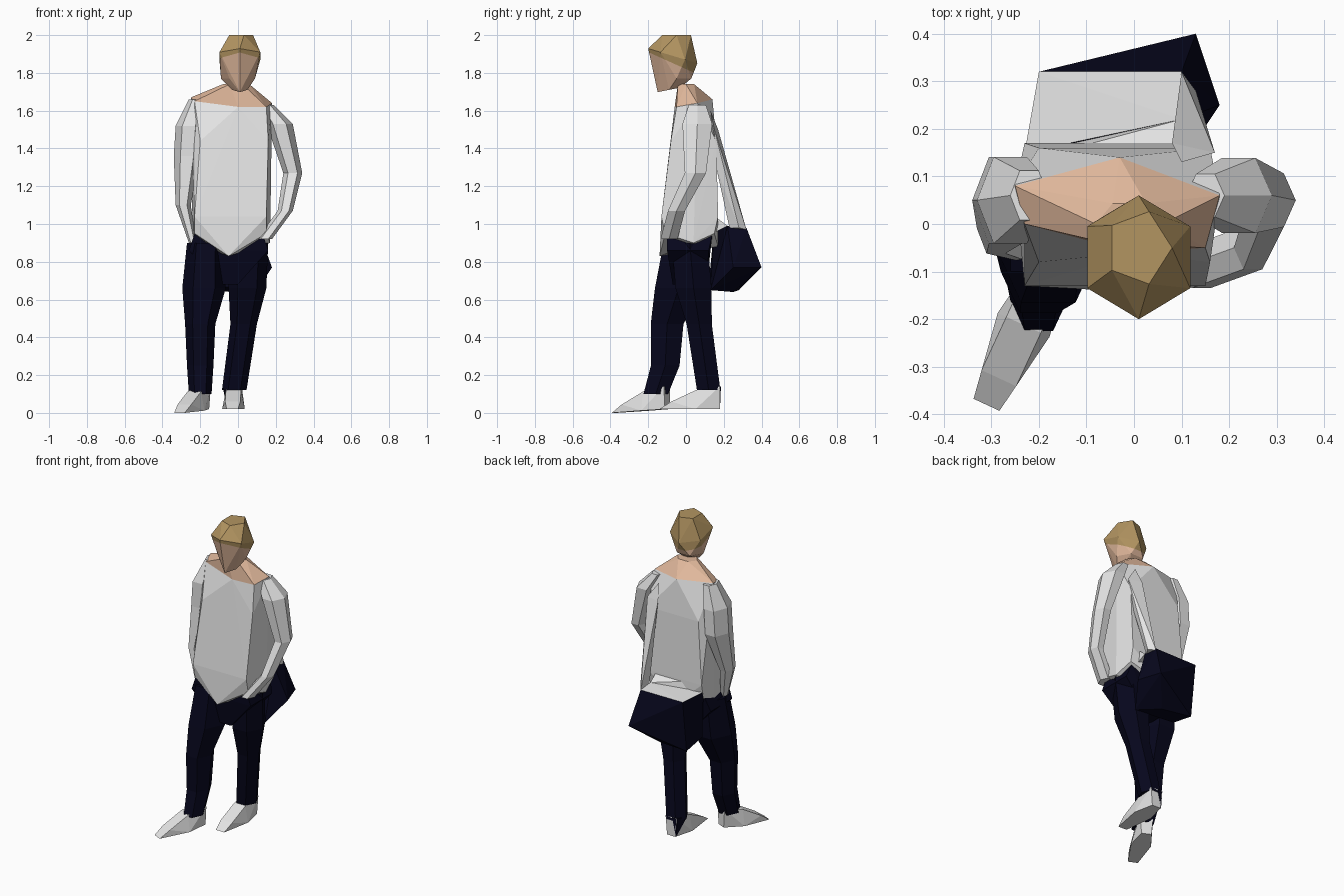
import bpy
import bmesh
from math import cos, sin, pi, tau
from mathutils import Vector

cube = bpy.data.objects.get("Cube")
if cube:
    bpy.data.objects.remove(cube, do_unlink=True)


def make_material(name, red, green, blue):
    material = bpy.data.materials.new(name)
    material.use_nodes = True
    material.diffuse_color = (red, green, blue, 1)
    for node in material.node_tree.nodes:
        if node.type == "BSDF_PRINCIPLED":
            node.inputs["Base Color"].default_value = material.diffuse_color
    return material


white = make_material("white_cloth", 0.78, 0.78, 0.78)
navy = make_material("navy_cloth", 0.002, 0.002, 0.012)
skin = make_material("skin", 0.75, 0.48, 0.33)
blond = make_material("blond_hair", 0.45, 0.3, 0.12)


def ring(x, y, z, width, depth, sides=6, turn=0, slope=0):
    """Corner points of an oval cross-section that may rise towards the back."""
    points = []
    for index in range(sides):
        angle = turn + tau * index / sides
        offset = depth * sin(angle)
        points.append((x + width * cos(angle), y + offset, z + slope * offset))
    return points


def box_ring(x, y, z, half_width, half_depth):
    """Corner points of a rectangular cross-section."""
    return [(x + i * half_width, y + j * half_depth, z) for i in (-1, 1) for j in (-1, 1)]


def finish(name, bm, materials, second_colour=None):
    """Make a flat shaded object, with an optional rule for the second colour."""
    bmesh.ops.recalc_face_normals(bm, faces=bm.faces[:])
    bm.normal_update()
    if second_colour:
        for face in bm.faces:
            face.material_index = int(second_colour(face))
    mesh = bpy.data.meshes.new(name)
    bm.to_mesh(mesh)
    bm.free()
    for material in materials:
        mesh.materials.append(material)
    bpy.context.collection.objects.link(bpy.data.objects.new(name, mesh))


def hull(name, points, materials, second_colour=None, cut=None):
    """Wrap a faceted solid round corner points, with an optional cut line."""
    bm = bmesh.new()
    for point in points:
        bm.verts.new(point)
    bmesh.ops.convex_hull(bm, input=bm.verts[:])
    loose = [vert for vert in bm.verts if not vert.link_faces]
    bmesh.ops.delete(bm, geom=loose, context="VERTS")
    if cut:
        everything = bm.verts[:] + bm.edges[:] + bm.faces[:]
        bmesh.ops.bisect_plane(bm, geom=everything, plane_co=cut[0], plane_no=cut[1])
    finish(name, bm, materials, second_colour)


def limb(name, joints, material, depth_ratio):
    """Join six-sided sections, each placed at a joint with its own radius."""
    bm = bmesh.new()
    sections = []
    for x, y, z, radius in joints:
        outline = ring(x, y, z, radius, radius * depth_ratio)
        sections.append([bm.verts.new(point) for point in outline])
    for upper, lower in zip(sections, sections[1:]):
        for index in range(len(upper)):
            before = index - 1
            bm.faces.new((upper[before], upper[index], lower[index], lower[before]))
    bm.faces.new(sections[0])
    bm.faces.new(sections[-1])
    finish(name, bm, [material])


def shoe(name, heel, toe):
    """Wedge that tapers from a raised ankle to a thin toe."""
    heel, toe = Vector(heel), Vector(toe)
    up = Vector((0, 0, 1))
    side = (toe - heel).cross(up).normalized()
    points = []
    for sign in (-1, 1):
        across = side * sign
        instep = heel.lerp(toe, 0.4)
        ball = heel.lerp(toe, 0.8)
        points += [
            heel + across * 0.03,
            heel + across * 0.04 + up * 0.12,
            instep + across * 0.06,
            instep + across * 0.04 + up * 0.1,
            ball + across * 0.04 + up * 0.04,
            toe + across * 0.03,
        ]
    hull(name, points, [white])


# Head, with hair above a hairline that drops towards the back
hairline = Vector((0, -0.2, 1.91))
hair_direction = Vector((0, 0.45, 1)).normalized()


def is_hair(face):
    return (face.calc_center_median() - hairline).dot(hair_direction) > 0


crown = ring(0.01, -0.05, 2, 0.07, 0.08, sides=5)
temples = ring(0.01, -0.07, 1.89, 0.125, 0.13, turn=pi / 2, slope=-0.3)
jaw = ring(0, -0.05, 1.77, 0.09, 0.09)
chin = ring(0.01, -0.09, 1.71, 0.04, 0.06, sides=4, slope=0.2)
hull("head", crown + temples + jaw + chin, [skin, blond], is_hair, (hairline, hair_direction))

# Neck and bare shoulders
collar = [
    (-0.25, 0.08, 1.67), (-0.03, 0.14, 1.66), (0.18, 0.06, 1.64),
    (0.15, -0.05, 1.62), (0, -0.06, 1.62), (-0.23, 0, 1.65),
]
hull("neck", collar + ring(-0.01, 0, 1.74, 0.07, 0.05), [skin])

# Shirt with a pointed hem at front and back
chest = box_ring(-0.02, 0.04, 1.44, 0.18, 0.12)
waist = box_ring(-0.04, 0.02, 1.04, 0.19, 0.15)
hem = box_ring(-0.04, 0.02, 0.95, 0.19, 0.13)
hem_tips = [(-0.05, -0.14, 0.83), (-0.05, 0.17, 0.88), (0.17, 0.04, 0.9), (-0.24, 0.05, 0.9)]
hull("shirt", collar + chest + waist + hem + hem_tips, [white])

# Arms from shoulder to pocket
limb("right_arm", [
    (-0.22, 0.06, 1.66, 0.04),
    (-0.26, 0.05, 1.52, 0.07),
    (-0.27, 0.05, 1.36, 0.07),
    (-0.29, -0.01, 1.1, 0.04),
    (-0.24, -0.05, 0.9, 0.02),
], white, depth_ratio=1.5)
limb("left_arm", [
    (0.15, 0.06, 1.63, 0.04),
    (0.22, 0.06, 1.53, 0.07),
    (0.29, 0.05, 1.27, 0.05),
    (0.25, -0.05, 1.07, 0.04),
    (0.14, -0.09, 0.92, 0.04),
], white, depth_ratio=1.3)

# Trousers
belt = box_ring(-0.05, 0.02, 0.95, 0.18, 0.12)
hips = box_ring(-0.05, 0.01, 0.86, 0.21, 0.11)
crotch = box_ring(-0.05, 0.02, 0.68, 0.05, 0.09)
hull("trouser_seat", belt + hips + crotch, [navy])
limb("right_trouser_leg", [
    (-0.17, -0.01, 0.9, 0.1),
    (-0.18, -0.04, 0.66, 0.115),
    (-0.2, -0.1, 0.47, 0.08),
    (-0.2, -0.11, 0.25, 0.07),
    (-0.2, -0.16, 0.1, 0.06),
], navy, depth_ratio=1.25)
limb("left_trouser_leg", [
    (0.06, 0.02, 0.9, 0.1),
    (0.05, 0.04, 0.66, 0.1),
    (0.03, 0.07, 0.47, 0.07),
    (-0.02, 0.12, 0.12, 0.065),
], navy, depth_ratio=1.1)

# Shoes, with the left cuff trailing over its heel
shoe("right_shoe", heel=(-0.18, -0.1, 0.02), toe=(-0.31, -0.38, 0))
shoe("left_shoe", heel=(-0.02, 0.18, 0.02), toe=(-0.03, -0.14, 0.02))
hull("left_cuff_tail", [
    (-0.03, 0.185, 0.14), (-0.065, 0.18, 0.14), (-0.08, 0.1, 0.13),
    (-0.055, 0.18, 0.02), (-0.04, 0.16, 0.03),
], [navy])


# Shoulder bag with a pale top
def is_bag_top(face):
    return face.normal.z > 0.8 and face.calc_center_median().z > 0.95


bag_rim = [(-0.2, 0.32, 0.98), (0.1, 0.32, 0.98), (0.1, 0.22, 0.99), (-0.23, 0.15, 0.99)]
bag_bulge = [(0.13, 0.4, 0.77), (0.18, 0.25, 0.77)]
bag_base = [(-0.2, 0.28, 0.65), (0, 0.25, 0.64), (0.1, 0.13, 0.65), (-0.2, 0.12, 0.68)]
hull("bag", bag_rim + bag_bulge + bag_base, [navy, white], is_bag_top)

# Shirt tail resting on the bag, and the strap widening down to its rim
hull("shirt_tail", [
    (-0.2, 0.14, 1.05), (0.1, 0.14, 1.05), (-0.22, 0.15, 0.98),
    (0.1, 0.22, 0.99), (0.1, 0.14, 0.95),
], [white])
strap_top = [(0.1, 0.13, 1.6), (0.17, 0.15, 1.5), (0.08, 0.17, 1.5), (0.14, 0.16, 1.3)]
strap_end = [(0.1, 0.32, 0.97), (0.13, 0.28, 0.98), (0.1, 0.23, 0.98)]
hull("bag_strap", strap_top + strap_end, [white])
